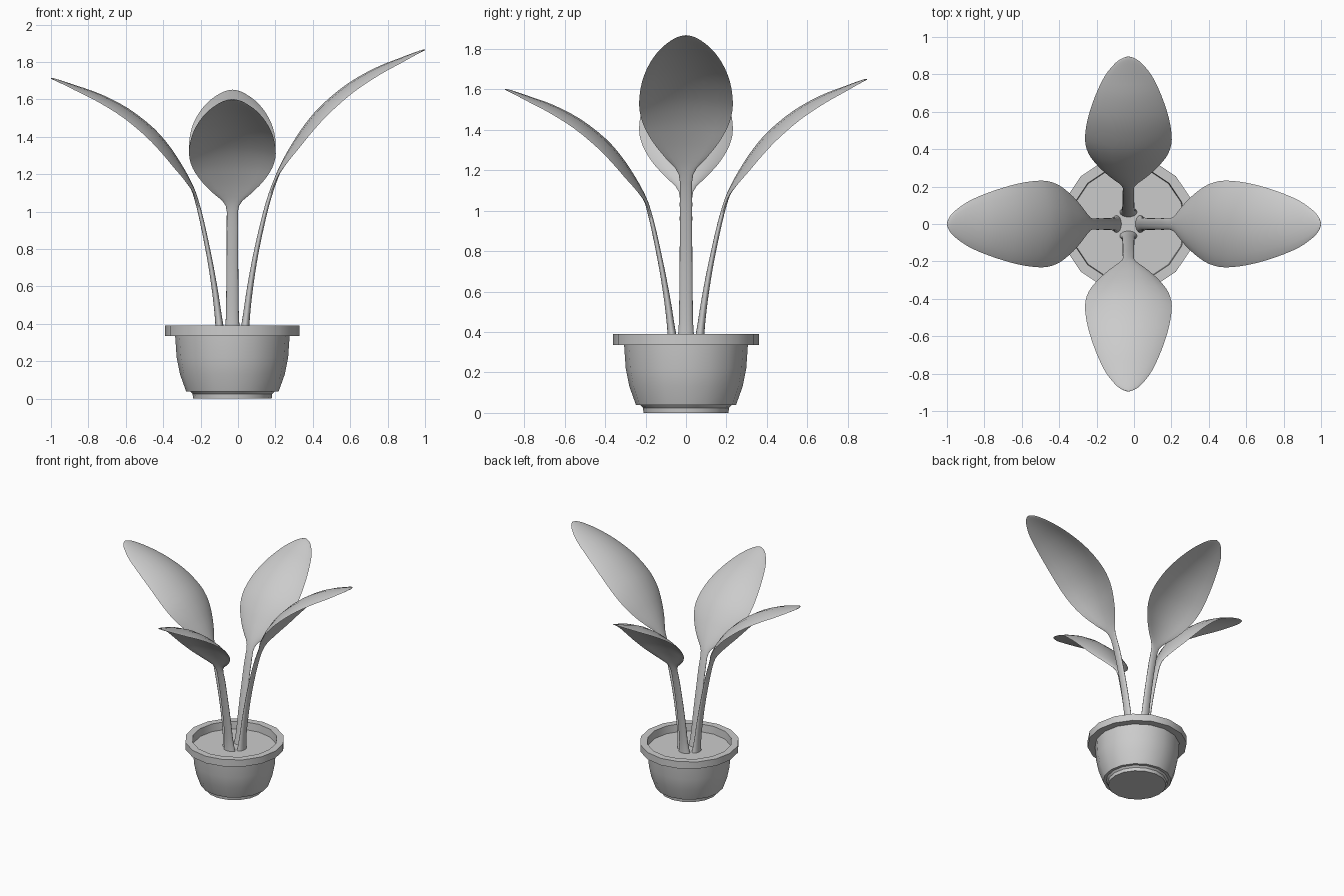
import bpy, bmesh, math
from mathutils import Vector

if "Cube" in bpy.data.objects:
    bpy.data.objects.remove(bpy.data.objects["Cube"])

CX = -0.03   # plant axis


def finish(name, bm, angle):
    bmesh.ops.remove_doubles(bm, verts=bm.verts, dist=1e-5)
    bmesh.ops.recalc_face_normals(bm, faces=bm.faces)
    me = bpy.data.meshes.new(name)
    bm.to_mesh(me)
    bm.free()
    ob = bpy.data.objects.new(name, me)
    bpy.context.collection.objects.link(ob)
    bpy.ops.object.select_all(action='DESELECT')
    ob.select_set(True)
    bpy.context.view_layer.objects.active = ob
    bpy.ops.object.shade_smooth_by_angle(angle=math.radians(angle))
    return ob


def lathe(name, profile, sides=16):
    bm = bmesh.new()
    vs = [bm.verts.new((CX + r, 0, z)) for r, z in profile]
    es = [bm.edges.new(p) for p in zip(vs, vs[1:])]
    bmesh.ops.spin(bm, geom=vs + es, cent=(CX, 0, 0), axis=(0, 0, 1),
                   angle=2 * math.pi, steps=sides, use_merge=True)
    return finish(name, bm, 30)


def catmull(rows, steps):
    out = []
    for i in range(len(rows) - 1):
        a, b = rows[max(i - 1, 0)], rows[i]
        c, d = rows[i + 1], rows[min(i + 2, len(rows) - 1)]
        for k in range(steps):
            t = k / steps
            out.append([0.5 * (2 * q + (s - p) * t + (2 * p - 5 * q + 4 * s - u) * t * t
                               + (3 * q - p - 3 * s + u) * t ** 3)
                        for p, q, s, u in zip(a, b, c, d)])
    return out + [list(rows[-1])]


# Leaf stations: distance out, height, half width, half thickness, edge droop
LEAF = [
    (.068, .31, .050, .028, 0), (.072, .36, .042, .024, 0), (.082, .45, .035, .019, 0),
    (.102, .60, .033, .016, 0), (.137, .80, .031, .013, 0), (.190, 1.035, .031, .011, 0),
    (.235, 1.18, .036, .009, .003), (.275, 1.27, .102, .008, .020),
    (.325, 1.36, .165, .007, .038), (.39, 1.46, .213, .006, .050),
    (.48, 1.565, .232, .006, .055), (.62, 1.68, .217, .006, .050),
    (.77, 1.765, .178, .006, .038), (.90, 1.818, .128, .005, .022),
    (.985, 1.85, .072, .005, .008), (1.018, 1.862, .035, .004, .002), (1.03, 1.866, .006, .002, 0),
]


def leaf(name, heading, length, neck, height, sides=16):
    tip, low, top = 1.03, .33, 1.866
    rows = []
    for r, z, w, t, d in catmull(LEAF, 3):
        f = neck + (length / tip - neck) * min(1, max(0, (r - .235) / (tip - .235)))
        if r < .235:
            f = 0.92 + (neck - 0.92) * min(1, max(0, (r - .07) / .165))
        rows.append((r * f, low + (z - low) * (height - low) / (top - low), w, t, d))
    bm = bmesh.new()
    out = Vector((math.cos(heading), math.sin(heading), 0))
    side = Vector((-out.y, out.x, 0))
    up = Vector((0, 0, 1))
    rings = []
    for i, (r, z, w, t, d) in enumerate(rows):
        a, b = rows[max(i - 1, 0)], rows[min(i + 1, len(rows) - 1)]
        tan = (out * (b[0] - a[0]) + up * (b[1] - a[1])).normalized()
        nrm = side.cross(tan) * -1 if side.cross(tan).dot(up) < 0 else side.cross(tan)
        if nrm.dot(out) > 0:
            nrm = -nrm
        base = Vector((CX, 0, 0)) + out * r + up * z
        ring = []
        for k in range(sides):
            u = 2 * math.pi * k / sides
            c, s = math.cos(u), math.sin(u)
            ring.append(bm.verts.new(base + side * (w * c) + nrm * (t * s - d * c * c)))
        rings.append(ring)
    for p, q in zip(rings, rings[1:]):
        for k in range(sides):
            n = (k + 1) % sides
            bm.faces.new((p[k], p[n], q[n], q[k]))
    bm.faces.new(rings[0])
    bm.faces.new(rings[-1])
    return finish(name, bm, 60)


# Pot and soil
lathe("pot", [(0, 0), (.21, 0), (.213, .025), (.226, .038), (.247, .038), (.28, .13),
              (.298, .22), (.306, .335), (.36, .335), (.36, .39), (.308, .39), (.302, .30)])
lathe("soil", [(0, .33), (.304, .33)])

# Four leaves, each with its own reach and height
for name, deg, length, neck, height in [
    ("leaf_right", 0, 1.03, 1.0, 1.866),
    ("leaf_back", 90, .895, .86, 1.65),
    ("leaf_left", 180, .97, .86, 1.713),
    ("leaf_front", 270, .895, .82, 1.60),
]:
    leaf(name, math.radians(deg), length, neck, height)
